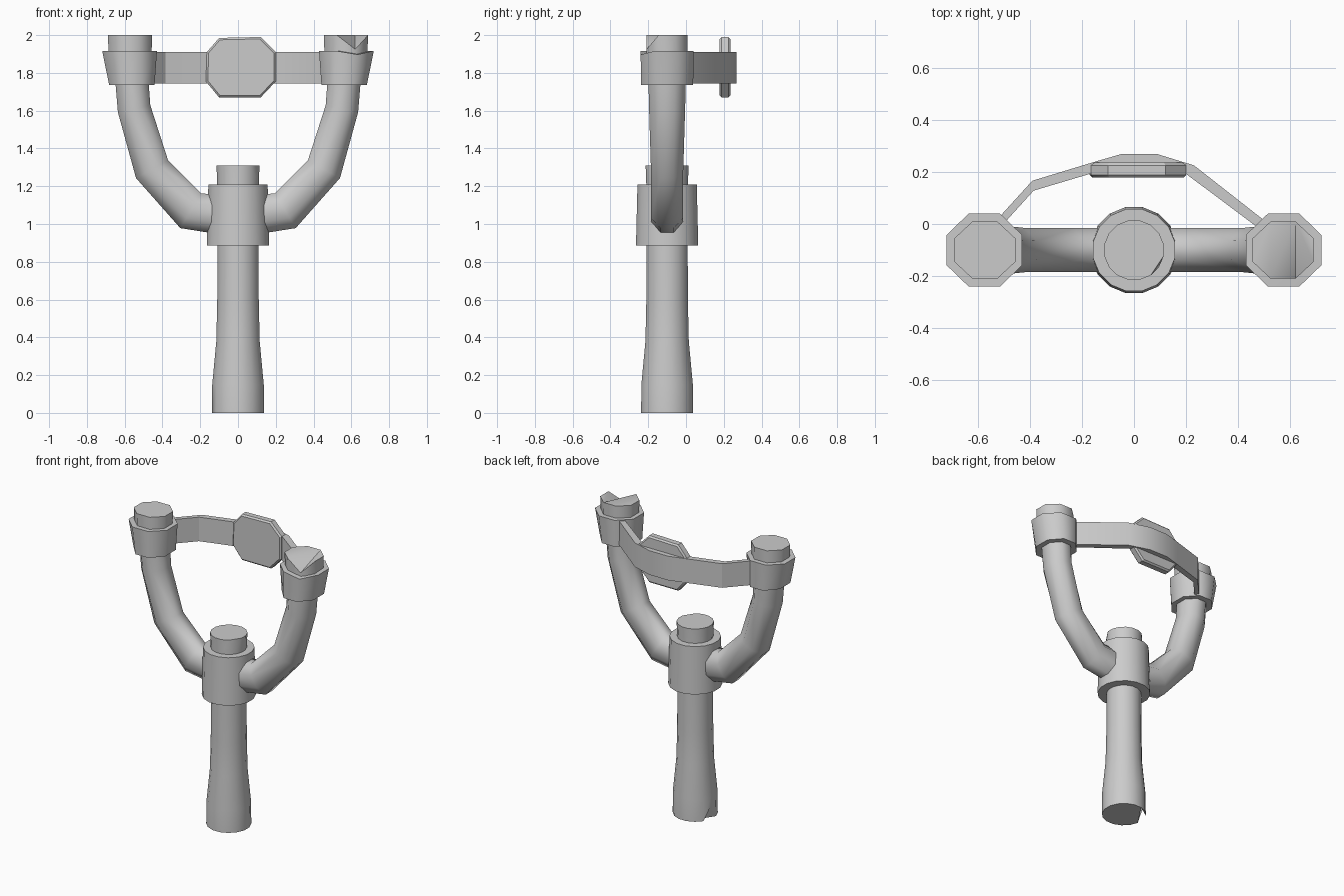
import bpy, bmesh, math
from mathutils import Vector

cube = bpy.data.objects.get("Cube")
if cube:
    bpy.data.objects.remove(cube, do_unlink=True)

mat = bpy.data.materials.new("light grey")
mat.use_nodes = True
GREY = (0.6, 0.6, 0.6, 1)
mat.diffuse_color = GREY
mat.node_tree.nodes["Principled BSDF"].inputs["Base Color"].default_value = GREY

AXIS_Y = -0.10  # the handle and fork lie in this plane


def finish(name, bm, angle=60):
    bmesh.ops.recalc_face_normals(bm, faces=bm.faces)
    mesh = bpy.data.meshes.new(name)
    bm.to_mesh(mesh)
    bm.free()
    mesh.materials.append(mat)
    mesh.shade_smooth()
    mesh.set_sharp_from_angle(angle=math.radians(angle))
    obj = bpy.data.objects.new(name, mesh)
    bpy.context.collection.objects.link(obj)
    return obj


def loft(name, rings, sides, chip=None):
    """Skin rings of (centre, u, v); chip = (ring, angle, dz) moves one vertex."""
    bm = bmesh.new()
    loops = []
    for c, u, v in rings:
        loop = []
        for i in range(sides):
            a = 2 * math.pi * (i + 0.5) / sides
            loop.append(bm.verts.new(Vector(c) + Vector(u) * math.cos(a) + Vector(v) * math.sin(a)))
        loops.append(loop)
    for a, b in zip(loops, loops[1:]):
        for i in range(sides):
            j = (i + 1) % sides
            bm.faces.new((a[i], a[j], b[j], b[i]))
    caps = [bm.faces.new(loops[0][::-1]), bm.faces.new(loops[-1])]
    if chip:
        ring, angle, dz = chip
        i = round(angle / 360 * sides - 0.5) % sides
        loops[ring][i].co.z += dz
        bmesh.ops.triangulate(bm, faces=caps)
    return finish(name, bm)


def turned(name, profile, sides, chip=None):
    """Upright part from (x, z, radius) or (x, z, rx, ry) stations."""
    rings = [((x, AXIS_Y, z), (r[0], 0, 0), (0, r[-1], 0)) for x, z, *r in profile]
    return loft(name, rings, sides, chip)


def prism(name, outline, axis, lo, hi, bevel=0):
    """Extrude an outline along y or z."""
    bm = bmesh.new()
    put = (lambda p, t: (p[0], t, p[1])) if axis == "y" else (lambda p, t: (p[0], p[1], t))
    a = [bm.verts.new(put(p, lo)) for p in outline]
    b = [bm.verts.new(put(p, hi)) for p in outline]
    ends = [bm.faces.new(a), bm.faces.new(b[::-1])]
    n = len(a)
    for i in range(n):
        bm.faces.new((a[i], a[(i + 1) % n], b[(i + 1) % n], b[i]))
    if bevel:
        edges = {e for f in ends for e in f.edges}
        bmesh.ops.bevel(bm, geom=list(edges), offset=bevel, segments=1, affect="EDGES")
    return finish(name, bm, 30)


# Handle with a flared foot, and the sleeve around its upper end
turned("handle", [(0, 0, .14), (0, .15, .139), (0, .38, .117), (0, .6, .112), (0, .9, .111)],
       16, chip=(0, 168, .09))
turned("handle_knob", [(0, .9, .111), (0, 1.20, .112), (0, 1.31, .116)], 16, chip=(2, -34, -.06))
turned("sleeve", [(0, .885, .168), (0, 1.21, .16)], 16)

# Fork arms: (x, z, in-plane radius, y radius) along the bend
PATH = [(.05, 1.045, .115, .092), (.25, 1.07, .116, .092), (.455, 1.29, .105, .092),
        (.55, 1.61, .095, .103), (.565, 1.80, .095, .108)]
for side, s in (("left", 1), ("right", -1)):
    rings = []
    for i, (x, z, r, ry) in enumerate(PATH):
        p, q = PATH[max(i - 1, 0)], PATH[min(i + 1, len(PATH) - 1)]
        t = Vector((q[0] - p[0], 0, q[1] - p[1])).normalized()
        rings.append(((s * x, AXIS_Y, z), (s * t.z * r, 0, -t.x * r), (0, ry, 0)))
    loft(side + "_arm", rings, 8)
    # Eight-sided cuff and the plug above it; k widens radius to the corners
    k = 1 / math.cos(math.pi / 8)
    cuff_chip, tip_chip = ((1, -67, -.02), (1, -67, -.075)) if s > 0 else (None, None)
    turned(side + "_cuff", [(s * .562, 1.735, .12 * k, .138 * k), (s * .574, 1.917, .145 * k, .14 * k)],
           8, cuff_chip)
    turned(side + "_tip", [(s * .570, 1.80, .11 * k, .107 * k), (s * .572, 2.0, .117 * k, .109 * k)],
           8, tip_chip)

# Strap bowing backwards between the cuffs
OUTER = [(-.55, -.01), (-.39, .166), (-.16, .236), (-.05, .268), (.09, .268), (.23, .225), (.53, -.01)]
INNER = [(.47, -.01), (.20, .192), (.08, .225), (-.04, .225), (-.16, .195), (-.385, .128), (-.51, -.01)]
prism("strap", OUTER + INNER, "z", 1.745, 1.91)

# Eight-sided pouch plate in front of the strap
POUCH = [(-.165, 1.91), (-.10, 1.985), (.12, 1.99), (.20, 1.91), (.20, 1.755), (.12, 1.67), (-.10, 1.67), (-.17, 1.755)]
prism("pouch", POUCH, "y", .178, .235, bevel=.01)
